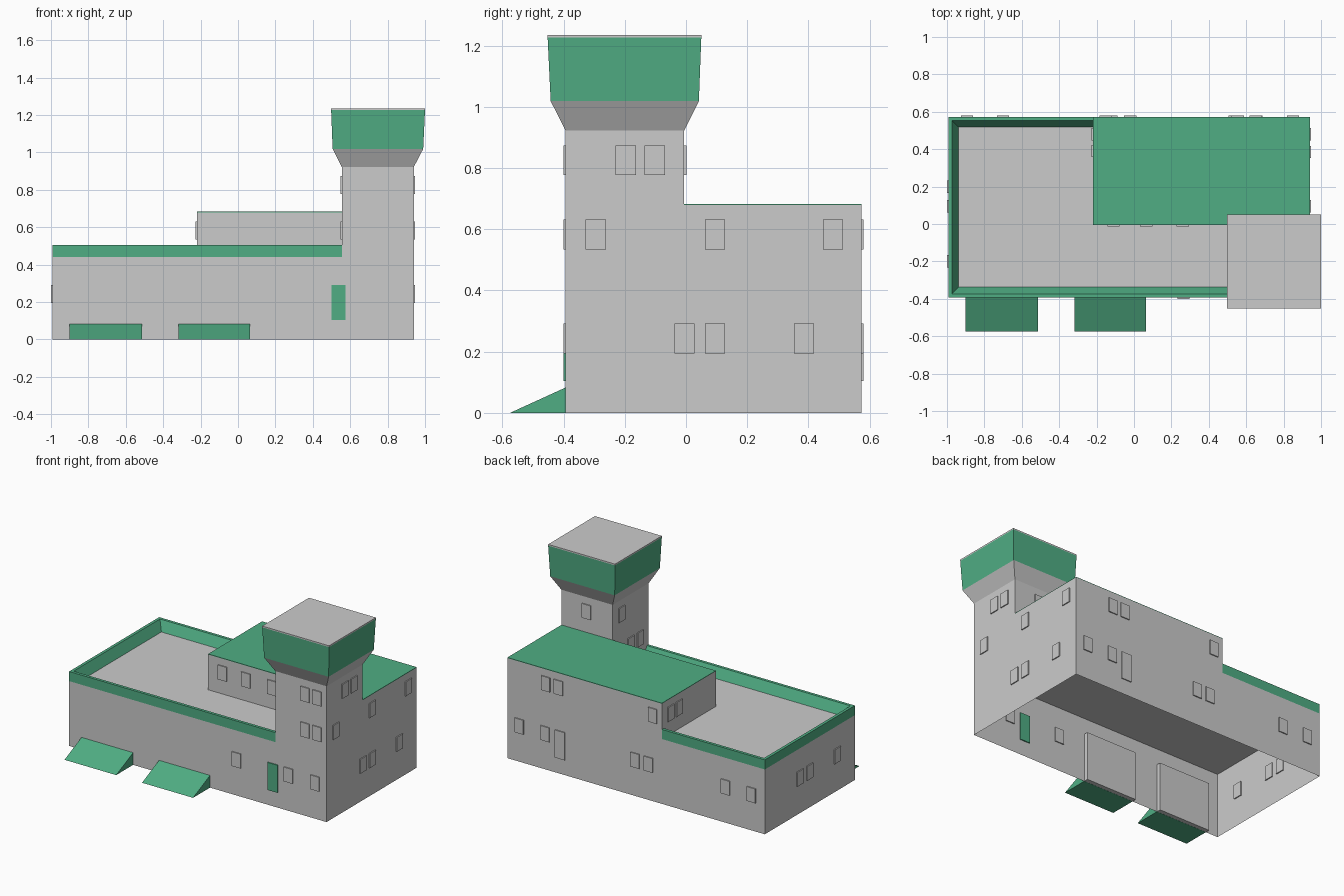
import bpy, bmesh

if "Cube" in bpy.data.objects:
    bpy.data.objects.remove(bpy.data.objects["Cube"])

green = bpy.data.materials.new("green_paint")
green.diffuse_color = (0.08, 0.42, 0.23, 1)
green.use_nodes = True
green.node_tree.nodes["Principled BSDF"].inputs["Base Color"].default_value = green.diffuse_color

# Main levels and footprint
X0, X1, Y0, Y1 = -0.993, 0.94, -0.393, 0.573
TX, TY, UX = 0.555, -0.006, -0.22      # tower left, tower back, upper storey left
ROOF, RIM, UPPER = 0.44, 0.505, 0.683


def finish(name, bm, mat=None):
    bmesh.ops.recalc_face_normals(bm, faces=bm.faces)
    me = bpy.data.meshes.new(name)
    bm.to_mesh(me)
    bm.free()
    ob = bpy.data.objects.new(name, me)
    bpy.context.collection.objects.link(ob)
    if mat:
        me.materials.append(mat)
    return ob


def loft(name, rects, bottom=False, top=False, mat=None):
    """Stack of rectangles (x0, x1, y0, y1, z) joined by side walls."""
    bm = bmesh.new()
    rings = [[bm.verts.new(p) for p in ((a, c, z), (b, c, z), (b, d, z), (a, d, z))]
             for a, b, c, d, z in rects]
    for lo, hi in zip(rings, rings[1:]):
        for i in range(4):
            j = (i + 1) % 4
            bm.faces.new((lo[i], lo[j], hi[j], hi[i]))
    if bottom:
        bm.faces.new(rings[0][::-1])
    if top:
        bm.faces.new(rings[-1])
    return finish(name, bm, mat)


def box(name, x, y, z, mat=None):
    return loft(name, [(*x, *y, z[0]), (*x, *y, z[1])], True, True, mat)


# Ground floor (open below) with flat roof
loft("ground_floor", [(X0, X1, Y0, Y1, 0), (X0, X1, Y0, Y1, ROOF)], top=True)

# Upper storey walls and green roof
up = (UX, X1, TY, Y1)
loft("upper_storey", [(*up, ROOF), (*up, UPPER - 0.004)])
loft("upper_roof", [(*up, UPPER - 0.004), (*up, UPPER)], top=True, mat=green)

# Tower: shaft, flare, cab and lid
shaft = (TX, X1, Y0, TY)
flare = (0.506, 0.99, -0.442, 0.042)
head = (0.498, 1.0, -0.452, 0.05)
loft("tower_shaft", [(*shaft, ROOF), (*shaft, 0.922)])
loft("tower_flare", [(*shaft, 0.922), (*flare, 1.018)])
loft("tower_cab", [(*flare, 1.018), (*head, 1.226)], mat=green)
loft("tower_lid", [(*head, 1.226), (*head, 1.235)], top=True)

# Parapet: profile swept around the three open sides of the roof
bm = bmesh.new()
rows = []
for t, z in ((0, ROOF), (0, RIM), (0.02, RIM), (0.055, ROOF)):
    rows.append([bm.verts.new(p) for p in (
        (TX, Y0 + t, z), (X0 + t, Y0 + t, z), (X0 + t, Y1 - t, z), (UX, Y1 - t, z))])
for a, b in zip(rows, rows[1:]):
    for i in range(3):
        bm.faces.new((a[i], a[i + 1], b[i + 1], b[i]))
finish("parapet", bm, green)

# Garage bays: ramp outside, door panel behind the wall
for x0, x1 in ((-0.9, -0.512), (-0.318, 0.065)):
    bm = bmesh.new()
    sides = [[bm.verts.new((x, y, z)) for y, z in ((-0.575, 0), (Y0, 0), (Y0, 0.083))]
             for x in (x0, x1)]
    for s in sides:
        bm.faces.new(s)
    for i in range(3):
        j = (i + 1) % 3
        bm.faces.new((sides[0][i], sides[0][j], sides[1][j], sides[1][i]))
    finish("garage_ramp", bm, green)
    box("garage_door", (x0, x1), (Y0 + 0.001, Y0 + 0.03), (0, 0.33))


def opening(name, axis, wall, centre, z, w=0.066, h=0.097, mat=None):
    """Thin box set through a wall; axis is the wall's normal direction."""
    across = (wall - 0.007, wall + 0.007)
    along = (centre - w / 2, centre + w / 2)
    x, y = (across, along) if axis == "x" else (along, across)
    box(name, x, y, (z - h / 2, z + h / 2), mat)


# Windows by wall: axis, wall position, height, centres
LOW, MID, HIGH = 0.243, 0.583, 0.825
windows = [
    ("x", X1, LOW, (-0.005, 0.095, 0.385)),
    ("x", X1, MID, (-0.295, 0.095, 0.48)),
    ("x", X1, HIGH, (-0.197, -0.102)),
    ("x", X0, LOW, (-0.2, 0.095, 0.2)),
    ("x", TX, MID, (-0.3, -0.2)),
    ("x", TX, HIGH, (-0.1,)),
    ("x", UX, MID, (0.39, 0.48)),
    ("y", Y0, LOW, (0.265, 0.655, 0.855)),
    ("y", Y0, MID, (0.78, 0.87)),
    ("y", Y0, HIGH, (0.78, 0.87)),
    ("y", TY, HIGH, (0.75,)),
    ("y", TY, MID, (-0.11, 0.065, 0.26)),
    ("y", Y1, LOW, (-0.893, -0.7, -0.12, -0.02, 0.655, 0.85)),
    ("y", Y1, MID, (-0.152, 0.555, 0.65)),
]
for axis, wall, z, centres in windows:
    for c in centres:
        opening("window", axis, wall, c, z)

# Personnel doors, front and back
opening("front_door", "y", Y0, 0.538, 0.197, 0.075, 0.187, green)
opening("back_door", "y", Y1, 0.543, 0.197, 0.075, 0.187)
